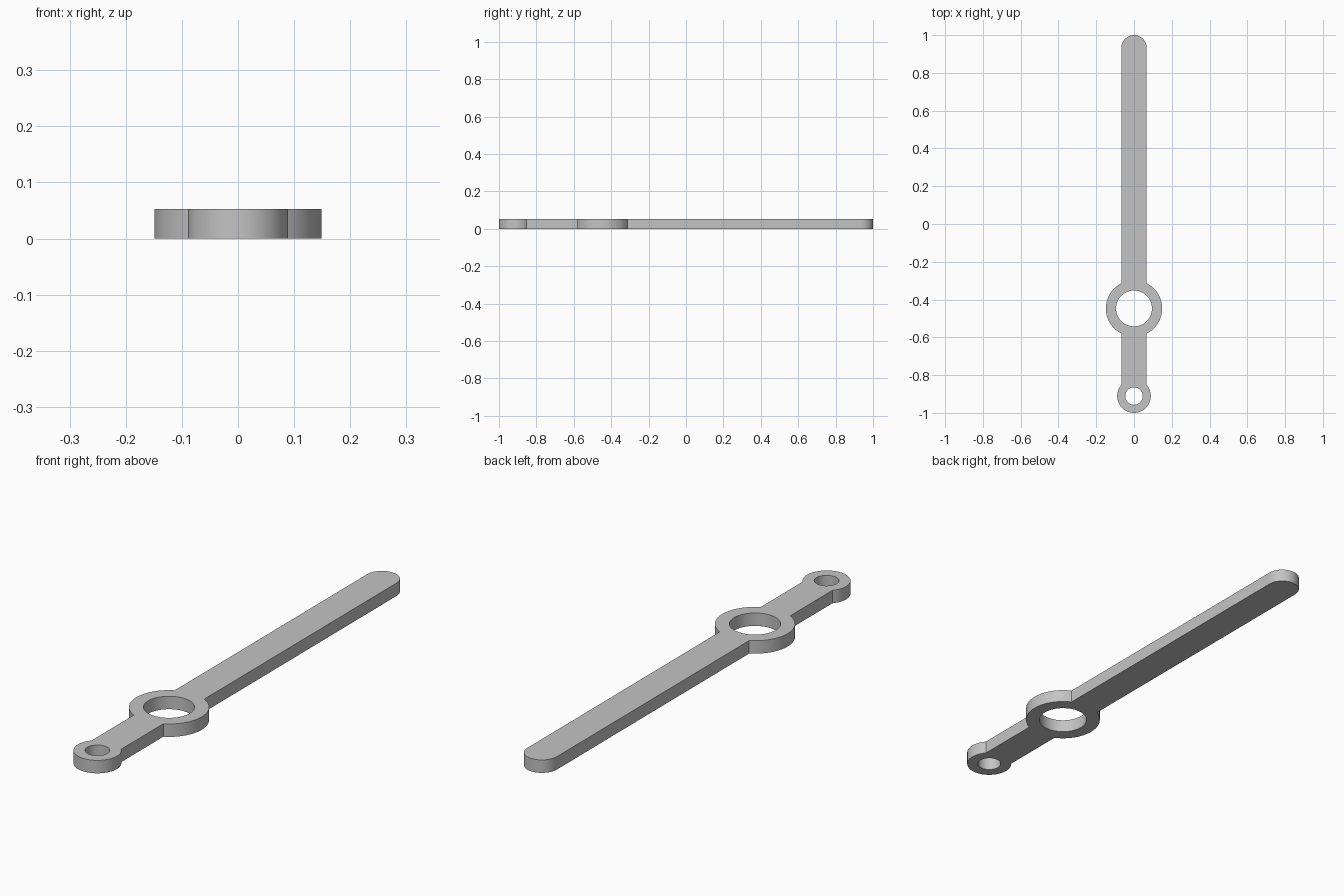
import bpy
import bmesh
from math import asin, acos, cos, sin, pi

cube = bpy.data.objects.get("Cube")
if cube:
    bpy.data.objects.remove(cube)

HEIGHT = 0.053
HALF_WIDTH = 0.067
HUB_Y, HUB_R, HUB_HOLE = -0.447, 0.149, 0.095
EYE_Y, EYE_R, EYE_HOLE = -0.911, 0.089, 0.046
TIP_Y = 1 - HALF_WIDTH


def arc(cy, radius, start, end, steps):
    """Points on an arc centred on the bar's axis."""
    angles = [start + (end - start) * i / steps for i in range(steps + 1)]
    return [(radius * cos(a), cy + radius * sin(a)) for a in angles]


# Right half of the outline, from the small eye up to the rounded tip
eye_join = acos(HALF_WIDTH / EYE_R)
hub_join = acos(HALF_WIDTH / HUB_R)
half = arc(EYE_Y, EYE_R, -pi / 2, eye_join, 40)
half += arc(HUB_Y, HUB_R, -hub_join, hub_join, 36)
half += arc(TIP_Y, HALF_WIDTH, 0, pi / 2, 20)
outline = half + [(-x, y) for x, y in reversed(half[1:-1])]

# Bar with its two round holes, as a filled and thickened flat curve
curve = bpy.data.curves.new("lever_arm", "CURVE")
curve.dimensions = "2D"
curve.fill_mode = "BOTH"
curve.extrude = HEIGHT / 2
holes = [arc(cy, r, 0, 2 * pi, 72)[:-1]
         for cy, r in ((HUB_Y, HUB_HOLE), (EYE_Y, EYE_HOLE))]
for loop in [outline] + holes:
    spline = curve.splines.new("POLY")
    spline.points.add(len(loop) - 1)
    for point, (x, y) in zip(spline.points, loop):
        point.co = (x, y, 0, 1)
    spline.use_cyclic_u = True

arm = bpy.data.objects.new("lever_arm", curve)
bpy.context.collection.objects.link(arm)
bpy.ops.object.select_all(action="DESELECT")
arm.select_set(True)
bpy.context.view_layer.objects.active = arm
bpy.ops.object.convert(target="MESH")
arm = bpy.context.view_layer.objects.active

# Weld the caps to the walls and stand the arm on the ground
bm = bmesh.new()
bm.from_mesh(arm.data)
bmesh.ops.remove_doubles(bm, verts=bm.verts, dist=0.0001)
bmesh.ops.translate(bm, verts=bm.verts, vec=(0, 0, HEIGHT / 2))
bmesh.ops.recalc_face_normals(bm, faces=bm.faces)
bm.to_mesh(arm.data)
bm.free()
bpy.ops.object.shade_smooth_by_angle(angle=pi / 6)

# Plain grey
grey = bpy.data.materials.new("plain_grey")
grey.use_nodes = True
colour = (0.55, 0.55, 0.55, 1)
grey.diffuse_color = colour
grey.node_tree.nodes["Principled BSDF"].inputs["Base Color"].default_value = colour
arm.data.materials.clear()
arm.data.materials.append(grey)
